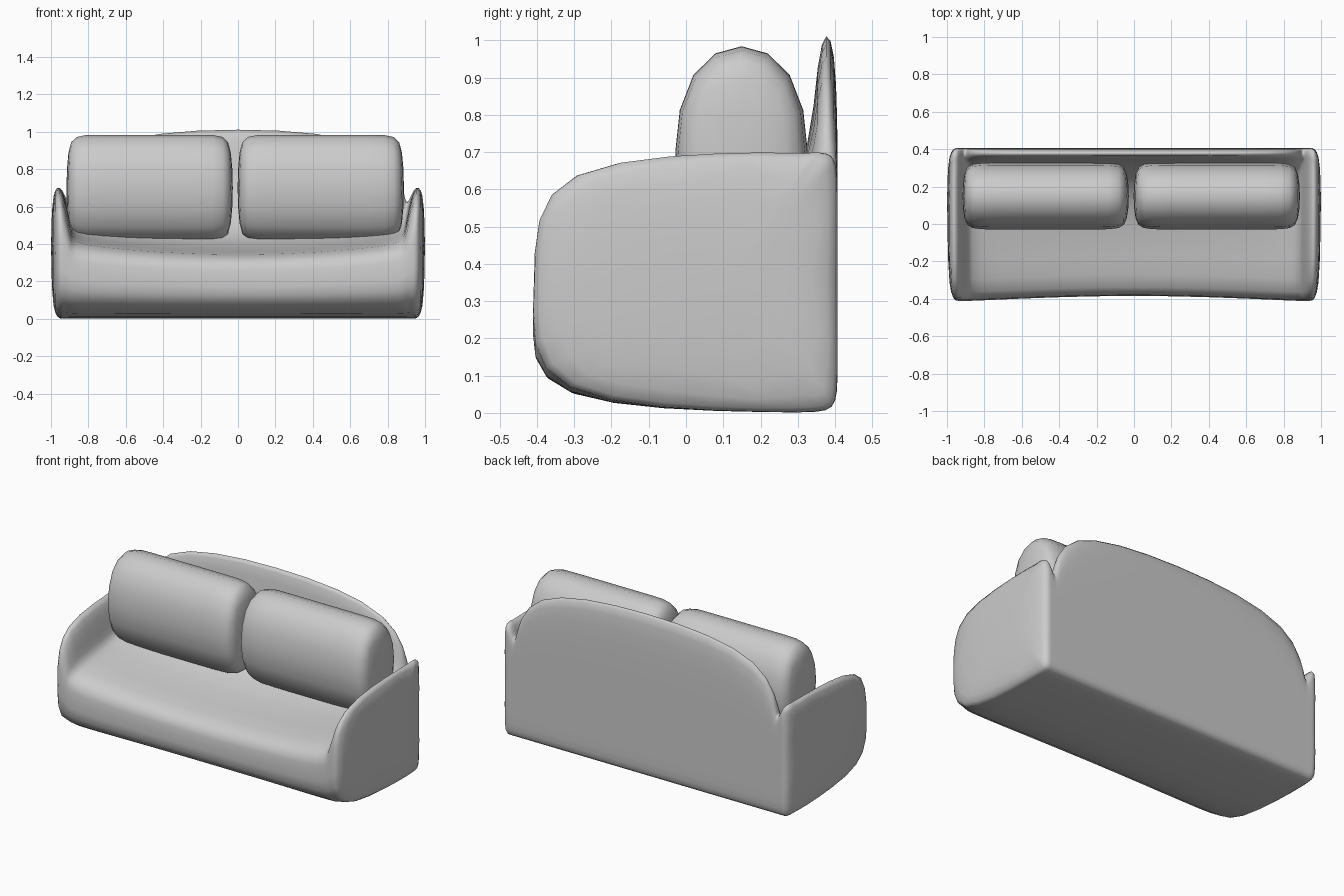
import bpy, bmesh

if "Cube" in bpy.data.objects:
    bpy.data.objects.remove(bpy.data.objects["Cube"])


def skin(name, loops, levels=2):
    """Skin closed loops of points, cap the ends, then smooth with subdivision."""
    bm = bmesh.new()
    rings = [[bm.verts.new(p) for p in loop] for loop in loops]
    n = len(rings[0])
    for a, b in zip(rings, rings[1:]):
        for k in range(n):
            bm.faces.new((a[k], a[(k + 1) % n], b[(k + 1) % n], b[k]))
    bm.faces.new(rings[0])
    bm.faces.new(rings[-1][::-1])
    bmesh.ops.recalc_face_normals(bm, faces=bm.faces)
    for f in bm.faces:
        f.smooth = True
    mesh = bpy.data.meshes.new(name)
    bm.to_mesh(mesh)
    bm.free()
    obj = bpy.data.objects.new(name, mesh)
    bpy.context.collection.objects.link(obj)
    sub = obj.modifiers.new("smooth", 'SUBSURF')
    sub.levels = sub.render_levels = levels
    return obj


def body_loop(x, front, mid_z, seat_front, seat_back, top, rear_z):
    """Side profile of the sofa body at one position across its width."""
    return [(x, y, z) for y, z in (
        (front - 0.05, 0.015), (front, mid_z), (front - 0.03, seat_front),
        (0.325, seat_back), (0.347, top), (0.407, top),
        (0.407, rear_z), (0.407, 0.10), (0.407, 0.0), (0.31, 0.0))]


# Sofa body: seat, domed back, notch beside the back, thin arms
half = [
    (0.00, -0.355, 0.22, 0.34, 0.35, 1.060, 0.55),
    (0.865, -0.395, 0.26, 0.41, 0.42, 0.985, 0.55),
    (0.893, -0.395, 0.30, 0.46, 0.47, 0.540, 0.48),
    (0.932, -0.395, 0.36, 0.712, 0.712, 0.712, 0.60),
    (1.003, -0.395, 0.36, 0.712, 0.712, 0.712, 0.60),
]
columns = [(-c[0],) + c[1:] for c in half[:0:-1]] + half
skin("sofa_body", [body_loop(*c) for c in columns])

# Two loose back cushions
for name, cx in (("left_cushion", -0.4725), ("right_cushion", 0.4425)):
    profile = [(s * 0.194 + 0.149, t * 0.310 + 0.70)
               for s, t in ((-1, -1), (1, -1), (1, 1), (-1, 1))]
    skin(name, [[(cx + dx, y, z) for y, z in profile]
                for dx in (-0.452, -0.36, 0.36, 0.452)])
